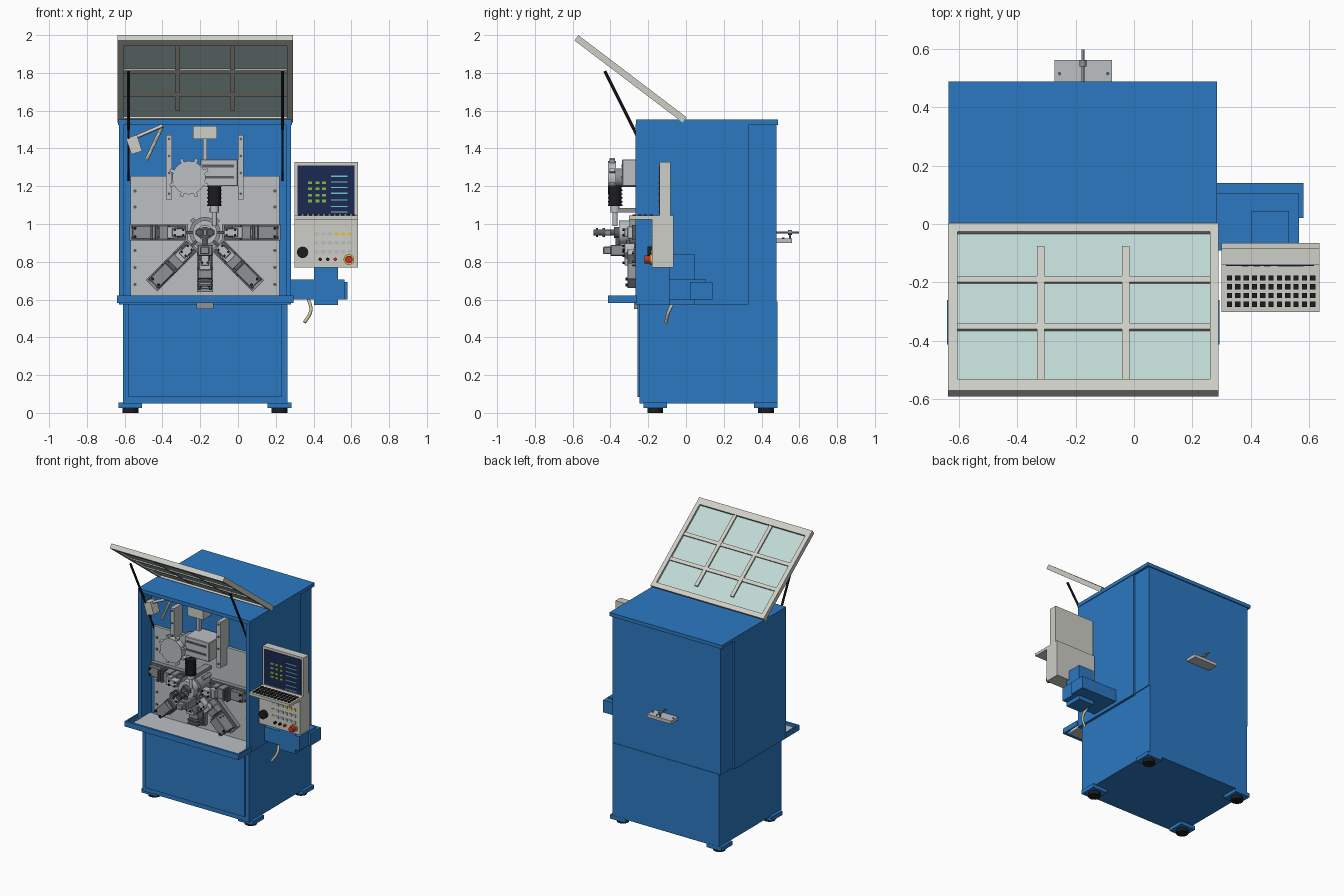
import bpy, bmesh
from math import pi, radians
from mathutils import Matrix, Vector

if "Cube" in bpy.data.objects:
    bpy.data.objects.remove(bpy.data.objects["Cube"])

def material(name, *c):
    m = bpy.data.materials.new(name)
    m.diffuse_color = (*c, 1)
    m.use_nodes = True
    m.node_tree.nodes["Principled BSDF"].inputs["Base Color"].default_value = m.diffuse_color
    return m

BLUE = material("blue", .025, .19, .54)
PALE = material("pale_grey", .62, .62, .57)
PLATE = material("plate_grey", .50, .53, .54)
STEEL = material("steel", .27, .29, .31)
DARK = material("dark_steel", .10, .11, .12)
BLACK = material("black", .012, .012, .014)
GLASS = material("glass", .52, .69, .66)
NAVY = material("navy", .012, .022, .08)
GREEN = material("green", .25, .50, .05)
CYAN = material("cyan", .15, .60, .70)
YELLOW = material("yellow", .80, .55, .05)
RED = material("red", .60, .03, .02)
CREAM = material("cream", .60, .55, .38)
I = Matrix.Identity(4)

def finish(name, bm, mat):
    bmesh.ops.recalc_face_normals(bm, faces=bm.faces)
    me = bpy.data.meshes.new(name)
    bm.to_mesh(me)
    bm.free()
    ob = bpy.data.objects.new(name, me)
    bpy.context.collection.objects.link(ob)
    me.materials.append(mat)
    return ob

def boxes(name, items, mat, M=I, bevel=0):
    """Each item is x0, x1, y0, y1, z0, z1."""
    bm = bmesh.new()
    for x0, x1, y0, y1, z0, z1 in items:
        m = Matrix.Translation(((x0+x1)/2, (y0+y1)/2, (z0+z1)/2)) @ Matrix.Diagonal((x1-x0, y1-y0, z1-z0, 1))
        bmesh.ops.create_cube(bm, size=1, matrix=M @ m)
    if bevel:
        bmesh.ops.bevel(bm, geom=bm.edges[:], offset=bevel, segments=1, affect='EDGES')
    return finish(name, bm, mat)

def rods(name, items, mat, n=20, M=I):
    """Each item is start point, end point, radius."""
    bm = bmesh.new()
    for p, q, r in items:
        p, q = M @ Vector(p), M @ Vector(q)
        d = q - p
        m = Matrix.Translation((p+q)/2) @ d.to_track_quat('Z', 'Y').to_matrix().to_4x4()
        bmesh.ops.create_cone(bm, cap_ends=True, segments=n, radius1=r, radius2=r, depth=d.length, matrix=m)
    return finish(name, bm, mat)

def ring(name, c, r0, r1, y0, y1, mat, n=32):
    bm = bmesh.new()
    vs = [bm.verts.new((c[0]+r, y, c[1])) for r, y in ((r0, y0), (r1, y0), (r1, y1), (r0, y1))]
    es = [bm.edges.new((vs[i], vs[(i+1) % 4])) for i in range(4)]
    bmesh.ops.spin(bm, geom=vs+es, cent=(c[0], 0, c[1]), axis=(0, 1, 0), angle=2*pi, steps=n)
    bmesh.ops.remove_doubles(bm, verts=bm.verts, dist=1e-4)
    return finish(name, bm, mat)

def around(x, z, deg):
    return Matrix.Translation((x, 0, z)) @ Matrix.Rotation(-radians(deg), 4, 'Y')

# Cabinet
boxes("lower_cabinet", [(-.61, .262, -.245, .484, .05, .59)], BLUE)
boxes("lower_door", [(-.58, .232, -.256, -.24, .085, .58)], BLUE)
boxes("upper_cabinet", [(-.63, .28, -.15, .33, .575, 1.53)], BLUE)
boxes("side_walls", [(-.63, -.605, -.268, -.15, .575, 1.53), (.255, .28, -.268, -.15, .575, 1.53)], BLUE)
boxes("sill", [(-.61, .26, -.265, -.15, .575, .60)], BLUE)
boxes("rear_cover", [(-.618, .268, .33, .48, .585, 1.525)], BLUE)
boxes("roof", [(-.635, .285, -.265, .488, 1.525, 1.552)], BLUE)
boxes("foot_plates", [(x, x+.125, y, y+.125, .025, .055) for x in (-.632, .157) for y in (-.225, .36)], BLUE)
rods("foot_pads", [((x, y, 0), (x, y, .028), .042) for x in (-.57, .22) for y in (-.163, .423)], BLACK, 24)

# Tray and tray lip
boxes("tray", [(-.605, .255, -.40, -.17, .588, .602)], PLATE)
boxes("tray_lip", [(-.64, .293, -.412, -.395, .583, .622), (-.64, -.63, -.40, -.26, .583, .622),
                   (.283, .293, -.40, -.26, .583, .622)], BLUE)
boxes("tray_latch", [(-.22, -.13, -.275, -.25, .55, .588)], STEEL)

# Hinged lid with glass, bars and struts
L = Matrix.Translation((0, .003, 1.565)) @ Matrix.Rotation(-.649, 4, 'X')
boxes("lid_frame", [(-.637, .29, -.035, 0, -.035, 0), (-.637, .29, -.719, -.67, -.035, 0),
                    (-.637, -.605, -.67, -.035, -.035, 0), (.26, .29, -.67, -.035, -.035, 0)], PALE, L)
boxes("lid_bars", [(-.605, .26, y-.013, y+.013, -.03, -.006) for y in (-.235, -.438)] +
      [(x-.013, x+.013, -.67, -.095, -.028, -.005) for x in (-.32, -.028)], PALE, L)
boxes("lid_glass", [(-.606, .261, -.671, -.034, -.022, -.016)], GLASS, L)
rods("gas_struts", [s for x in (-.58, .235) for s in (((x, -.43, 1.81), (x, -.275, 1.50), .008),
                    ((x, -.29, 1.53), (x, -.155, 1.23), .006))], BLACK, 12)

# Mounting plate with bolts
boxes("mounting_plate", [(-.57, .22, -.17, -.148, .60, 1.255)], PLATE)
rods("plate_bolts", [((x, -.176, z), (x, -.165, z), .009) for x in (-.545, .195)
                     for z in (.68, .77, .86, 1.09, 1.175)], DARK, 12)

# Radial tool slides
HX, HZ = -.175, .955
for i, (deg, end) in enumerate(((180, .40), (225, .40), (270, .315), (315, .40), (0, .40))):
    M = around(HX, HZ, deg)
    diag = i in (1, 3)
    boxes(f"slide_{i}_rail", [(.09, end, -.043, .043, -.20, -.168)], STEEL,
          M @ Matrix(((1, 0, 0, 0), (0, 0, 1, 0), (0, 1, 0, 0), (0, 0, 0, 1))))
    boxes(f"slide_{i}_guides", [(.10, end-.01, -.225, -.20, s-.008, s+.008) for s in (-.03, .03)], DARK, M)
    boxes(f"slide_{i}_carriage", [(.145, .245, -.275, -.205, -.038, .038), (.12, .15, -.25, -.205, -.025, .025)], STEEL, M, .004)
    boxes(f"slide_{i}_spacers", [(u, u+.012, -.285, -.20, -.041, .041) for u in (.185, .25, .275)], DARK, M)
    boxes(f"slide_{i}_drive", [(.26, end-.015, -.31 if diag else -.25, -.20, -.036, .036)], STEEL, M, .004)
    boxes(f"slide_{i}_tool_holder", [(.10, .175, -.325, -.27, -.022, .022), (.155, .20, -.31, -.27, -.032, .032)], PLATE, M, .003)
    boxes(f"slide_{i}_tool", [(.022, .12, -.315, -.295, -.008, .008)], DARK, M)
    rods(f"slide_{i}_bolts", [((u, -.335, v), (u, -.27, v), .006) for u in (.115, .16) for v in (-.014, .014)] +
         [((end-.03, -.205, v), (end-.03, -.32 if diag else -.26, v), .008) for v in (-.022, .022)], BLACK, 10, M)
boxes("lower_tool_head", [(-.215, -.135, -.40, -.27, .83, .89), (-.20, -.15, -.44, -.39, .84, .88)], STEEL, I, .005)
rods("lower_tool_spindle", [((-.175, -.36, .865), (-.175, -.36, .93), .014)], DARK)

# Wire hub
ring("hub_ring", (HX, HZ), .055, .082, -.30, -.165, STEEL)
ring("hub_collar", (HX, HZ), .038, .064, -.355, -.17, PLATE)
rods("hub_core", [((HX, -.17, HZ), (HX, -.38, HZ), .03), ((HX, -.38, HZ), (HX, -.42, HZ), .016)], DARK, 24)
boxes("wire_guide", [(HX-.05, HX+.05, -.425, -.40, HZ-.012, HZ+.012)], STEEL)
rods("guide_rollers", [((HX+s, -.49, HZ), (HX+s, -.42, HZ), .017) for s in (-.028, .028)] +
     [((HX+s, y, HZ), (HX+s, y-.012, HZ), .023) for s in (-.028, .028) for y in (-.43, -.465)], DARK)
boxes("hub_lugs", [(.075, .10, -.25, -.17, -.012, .012)], STEEL, around(HX, HZ, 135))
boxes("hub_lug_right", [(.075, .10, -.25, -.17, -.012, .012)], STEEL, around(HX, HZ, 45))

# Spindle motor above the hub
rods("spindle_motor", [((-.125, -.375, 1.10), (-.125, -.375, 1.205), .034)] +
     [((-.125, -.375, z), (-.125, -.375, z+.007), .038) for z in (1.095, 1.115, 1.135, 1.155, 1.175, 1.195)], BLACK, 16)
rods("spindle_shaft", [((-.125, -.375, 1.06), (-.125, -.375, 1.10), .024), ((-.125, -.375, .99), (-.125, -.375, 1.06), .013)], PLATE)
boxes("spindle_bracket", [(-.15, -.10, -.36, -.17, 1.06, 1.085)], STEEL)

# Feed unit and toothed feed disc
boxes("feed_box", [(-.20, 0, -.338, -.168, 1.20, 1.342)], PLATE, I, .004)
boxes("feed_slots", [(-.19, -.02, -.342, -.33, z, z+.014) for z in (1.24, 1.30)], DARK)
rods("feed_disc", [((-.26, -.412, 1.245), (-.26, -.37, 1.245), .088)], PLATE, 40)
rods("feed_axle", [((-.26, -.37, 1.245), (-.26, -.168, 1.245), .05)], STEEL, 24)
for i in range(8):
    boxes(f"feed_prong_{i}", [(.08, .108, -.405, -.375, -.009, .009)], PLATE, around(-.26, 1.245, 22.5 + 45*i))

# Vertical posts and head box
for s, x in (("left", -.38), ("right", 0)):
    boxes(f"{s}_post", [(x, x+.03, -.25, -.15, 1.13, 1.47)], PLATE)
    rods(f"{s}_post_bolts", [((x+.015, -.256, z), (x+.015, -.245, z), .007) for z in (1.16, 1.27, 1.36, 1.45)], DARK, 10)
boxes("post_brace", [(-.35, 0, -.20, -.168, 1.225, 1.25)], STEEL)
boxes("head_box", [(-.237, -.112, -.25, -.15, 1.45, 1.52)], PALE)
boxes("head_stem", [(-.186, -.164, -.22, -.19, 1.33, 1.455)], PLATE)

# Work lamp
rods("lamp_arm", [((-.485, -.20, 1.34), (-.40, -.20, 1.52), .010), ((-.40, -.21, 1.52), (-.54, -.23, 1.46), .010)], PALE, 12)
boxes("lamp_head", [(-.03, .03, -.26, -.19, -.045, .045)], PALE, around(-.55, 1.42, 18))

# Support arm for the control panel
boxes("panel_arm", [(.27, .565, -.09, .105, .60, .705), (.27, .58, .02, .14, .60, .692)], BLUE)
boxes("panel_post", [(.403, .53, -.09, .045, .57, .84)], BLUE)

# Control panel
boxes("panel_body", [(.30, .635, -.18, -.065, .77, 1.03)], PALE)
boxes("screen_housing", [(.30, .635, -.14, -.082, 1.035, 1.327)], PALE)
boxes("keyboard_shelf", [(.30, .635, -.302, -.065, 1.024, 1.044)], PALE)
boxes("screen", [(.315, .617, -.143, -.135, 1.05, 1.31)], NAVY)
boxes("screen_buttons", [(x, x+.022, -.146, -.14, z, z+.014) for x in (.37, .41, .445)
                         for z in (1.115, 1.145, 1.18, 1.212)], GREEN)
boxes("screen_lines", [(.492, .58, -.146, -.14, z, z+.006) for z in (1.06, 1.09, 1.125, 1.16, 1.19, 1.22, 1.25)], CYAN)
boxes("keyboard_keys", [(x, x+.018, y, y+.018, 1.04, 1.05) for x in [.318+.0285*i for i in range(11)]
                        for y in [-.284+.03*j for j in range(4)]], BLACK)
keys = [(x, x+.022, -.185, -.175, z, z+.018) for z in (.845, .892, .938) for x in [.405+.035*i for i in range(6)]]
boxes("keypad", keys[:15], PLATE)
boxes("keypad_yellow", keys[15:], YELLOW)
rods("panel_dial", [((.342, -.205, .85), (.342, -.178, .85), .03)], BLACK, 24)
rods("panel_switches", [((x, -.198, .813), (x, -.178, .813), .009) for x in (.435, .475)], BLACK, 12)
rods("panel_red_button", [((.515, -.198, .813), (.515, -.178, .813), .009)], RED, 12)
rods("stop_ring", [((.587, -.19, .812), (.587, -.178, .812), .028)], YELLOW, 24)
rods("stop_button", [((.587, -.22, .812), (.587, -.188, .812), .02)], RED, 24)

# Panel cable
cu = bpy.data.curves.new("panel_cable", 'CURVE')
cu.dimensions, cu.bevel_depth, cu.bevel_resolution = '3D', .009, 2
sp = cu.splines.new('BEZIER')
pts = [(.37, -.05, .61), (.385, -.09, .54), (.352, -.107, .478)]
sp.bezier_points.add(2)
for b, p in zip(sp.bezier_points, pts):
    b.co, b.handle_left_type, b.handle_right_type = p, 'AUTO', 'AUTO'
cu.materials.append(CREAM)
bpy.context.collection.objects.link(bpy.data.objects.new("panel_cable", cu))

# Rear wire inlet
boxes("inlet_bracket", [(-.272, -.075, .478, .562, .90, .924)], PLATE)
rods("inlet_bolts", [((x, .515, .92), (x, .515, .928), .006) for x in (-.255, -.09)], DARK, 10)
rods("inlet_tube", [((HX, .478, HZ), (HX, .597, HZ), .005), ((HX, .54, HZ), (HX, .562, HZ), .012),
                    ((HX, .55, .92), (HX, .55, HZ), .005)], STEEL, 12)

# Smooth the round parts, keep edges sharp
for ob in bpy.data.objects:
    ob.select_set(ob.type == 'MESH')
bpy.context.view_layer.objects.active = bpy.data.objects["roof"]
bpy.ops.object.shade_smooth_by_angle(angle=radians(30))
